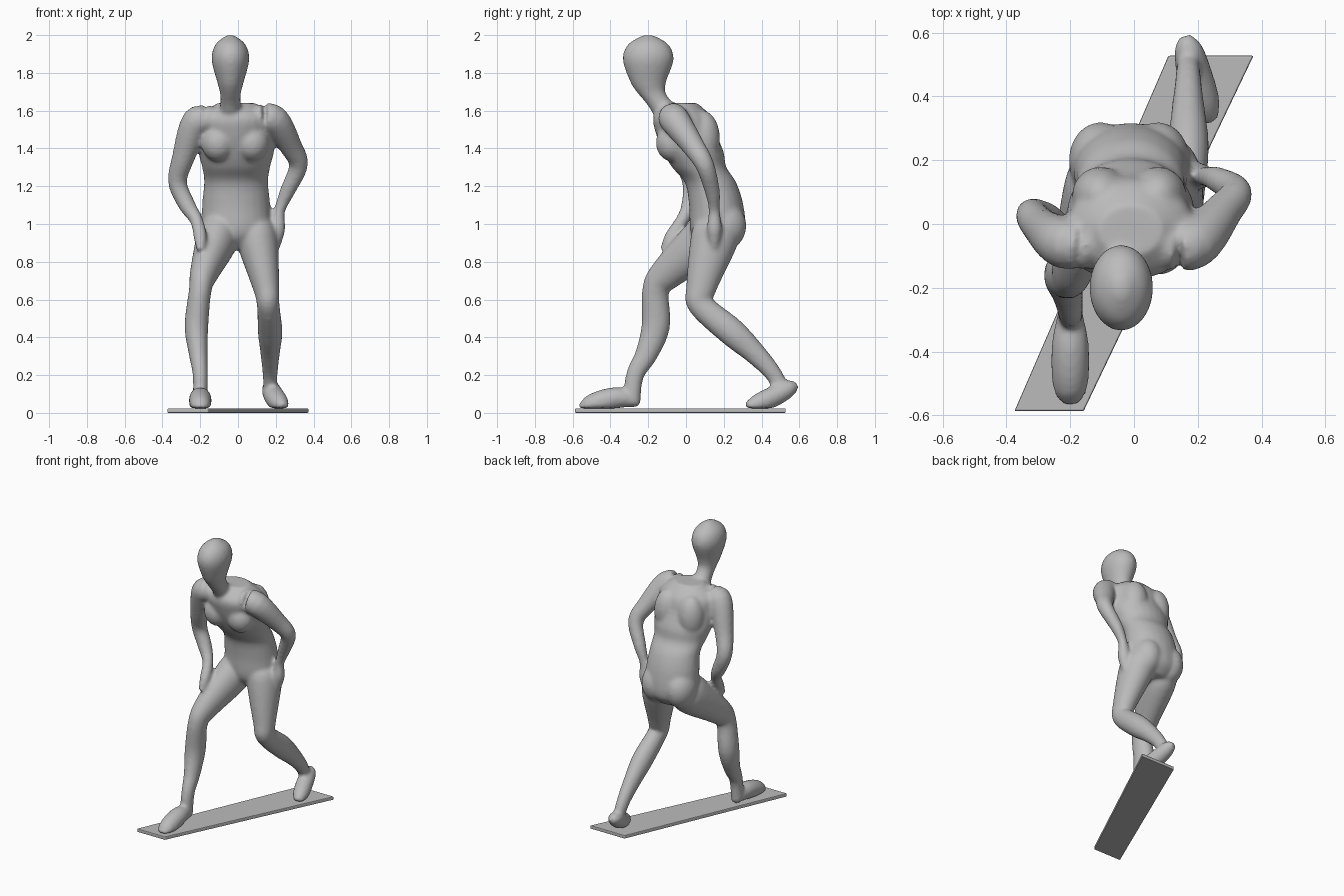
import bpy, bmesh, math
from mathutils import Vector, Matrix

cube = bpy.data.objects.get("Cube")
if cube:
    bpy.data.objects.remove(cube, do_unlink=True)

BOARD_TOP = .024
UP = Vector((0, 0, 1))
ACROSS = Vector((1, 0, 0))


def material(name, value):
    m = bpy.data.materials.new(name)
    m.use_nodes = True
    color = (value, value, value, 1)
    m.diffuse_color = color
    m.node_tree.nodes["Principled BSDF"].inputs["Base Color"].default_value = color
    return m


def smooth_path(stations, steps=5):
    """Catmull-Rom curve through the stations, radius included."""
    points = [Vector(station) for station in stations]
    points = [points[0]] + points + [points[-1]]
    path = []
    for before, start, end, after in zip(points, points[1:], points[2:], points[3:]):
        leave, arrive = (end - before) / 2, (after - start) / 2
        for step in range(steps):
            t = step / steps
            blend = t * t * (3 - 2 * t)
            path.append(start.lerp(end, blend)
                        + leave * t * (1 - t) ** 2 - arrive * t * t * (1 - t))
    return path + [points[-1]]


def loft(bm, stations, depth=1, level=False, sides=24):
    """Closed tube of ellipses; each station is x, y, z and side radius."""
    path = smooth_path(stations)
    rings = []
    for index, station in enumerate(path):
        center, radius = station.xyz, station.w
        ahead = path[min(index + 1, len(path) - 1)].xyz
        behind = path[max(index - 1, 0)].xyz
        along = UP if level else (ahead - behind).normalized()
        right = (ACROSS - along * ACROSS.dot(along)).normalized()
        front = along.cross(right) * depth
        ring = []
        for side in range(sides):
            angle = math.tau * side / sides
            point = center + (right * math.cos(angle) + front * math.sin(angle)) * radius
            point.z = max(point.z, BOARD_TOP)
            ring.append(bm.verts.new(point))
        rings.append(ring)
    for lower, upper in zip(rings, rings[1:]):
        for side in range(sides):
            following = (side + 1) % sides
            bm.faces.new((lower[side], lower[following], upper[following], upper[side]))
    bm.faces.new(reversed(rings[0]))
    bm.faces.new(rings[-1])


def trunk(bm, x, profile, depth):
    """Upright loft on one x, from y, z and side radius."""
    loft(bm, [(x, y, z, radius) for y, z, radius in profile], depth, level=True)


def muscle_pair(bm, x, y, z, radii):
    """Matching ellipsoids left and right of the spine."""
    for side in (-1, 1):
        place = Matrix.Translation((side * x - .015, y, z))
        bmesh.ops.create_uvsphere(bm, u_segments=24, v_segments=16, radius=1,
                                  matrix=place @ Matrix.Diagonal((*radii, 1)))


def finish(bm, name, surface):
    bmesh.ops.recalc_face_normals(bm, faces=bm.faces)
    mesh = bpy.data.meshes.new(name)
    bm.to_mesh(mesh)
    bm.free()
    mesh.materials.append(surface)
    ob = bpy.data.objects.new(name, mesh)
    bpy.context.collection.objects.link(ob)
    return ob


grey = material("plain grey", .5)
body = bmesh.new()

# Head and neck
trunk(body, -.04, [(-.2, 2, .02), (-.2, 1.95, .08), (-.2, 1.87, .1), (-.2, 1.75, .07),
                   (-.18, 1.69, .055), (-.13, 1.63, .055), (-.06, 1.55, .07)], depth=1.35)

# Torso, leaning forward from the hips
trunk(body, -.01, [(-.02, 1.64, .1), (-.02, 1.57, .19), (0, 1.48, .2), (.04, 1.38, .2),
                   (.07, 1.3, .18), (.13, 1.22, .17), (.16, 1.1, .18),
                   (.17, .95, .18), (.17, .87, .1)], depth=.8)

# Chest, shoulder blades and seat
muscle_pair(body, .09, -.07, 1.43, (.09, .09, .1))
muscle_pair(body, .09, .09, 1.45, (.09, .09, .15))
muscle_pair(body, .09, .2, .99, (.1, .12, .13))

# Left arm, elbow out and hand on the hip
loft(body, [(.1, -.07, 1.56, .07), (.19, -.06, 1.55, .08), (.28, .04, 1.41, .06),
            (.32, .1, 1.31, .05), (.26, .14, 1.17, .04), (.22, .15, 1.07, .03),
            (.21, .15, .97, .04), (.2, .15, .87, .02)])

# Right arm, hand braced on the thigh
loft(body, [(-.14, -.07, 1.55, .07), (-.22, -.06, 1.54, .08), (-.29, -.01, 1.35, .06),
            (-.32, .03, 1.22, .05), (-.27, .02, 1.1, .045), (-.22, -.02, 1.02, .035),
            (-.2, -.08, .93, .035), (-.2, -.12, .86, .02)])

# Right leg, stepping forward
loft(body, [(-.09, .16, .98, .09), (-.11, .11, .92, .11), (-.18, -.1, .74, .075),
            (-.2, -.16, .65, .06), (-.22, -.16, .46, .063), (-.21, -.21, .31, .05),
            (-.2, -.27, .2, .04), (-.2, -.29, .05, .04)], depth=1.2)

# Left leg, trailing with the knee bent
loft(body, [(.08, .17, 1, .09), (.1, .15, .92, .11), (.15, .08, .66, .07),
            (.16, .08, .57, .06), (.17, .24, .43, .065), (.17, .36, .32, .052),
            (.17, .46, .21, .04), (.17, .52, .1, .035)], depth=1.15)

# Front foot, flat on the board
loft(body, [(-.2, -.25, .06, .03), (-.2, -.35, .08, .055), (-.2, -.45, .06, .06),
            (-.2, -.53, .03, .05), (-.2, -.57, .03, .02)])

# Rear foot, heel lifted and toes turned out
loft(body, [(.16, .59, .13, .02), (.17, .55, .13, .045), (.19, .47, .09, .055),
            (.22, .38, .05, .05), (.24, .32, .03, .025)])

figure = finish(body, "figure", grey)
fuse = figure.modifiers.new("fuse parts", "REMESH")
fuse.mode = "VOXEL"
fuse.voxel_size = .011
fuse.use_smooth_shade = True
soften = figure.modifiers.new("soften joins", "SMOOTH")
soften.factor = .5
soften.iterations = 9

# Slanted standing board
board = bmesh.new()
corners = [(-.375, -.587), (-.158, -.587), (.375, .528), (.108, .528)]
base = board.faces.new([board.verts.new((x, y, 0)) for x, y in corners])
raised = bmesh.ops.extrude_face_region(board, geom=[base])["geom"]
bmesh.ops.translate(board, vec=UP * BOARD_TOP,
                    verts=[item for item in raised if isinstance(item, bmesh.types.BMVert)])
plate = finish(board, "standing_board", grey)
edge = plate.modifiers.new("soft edges", "BEVEL")
edge.width = .005
edge.segments = 2
